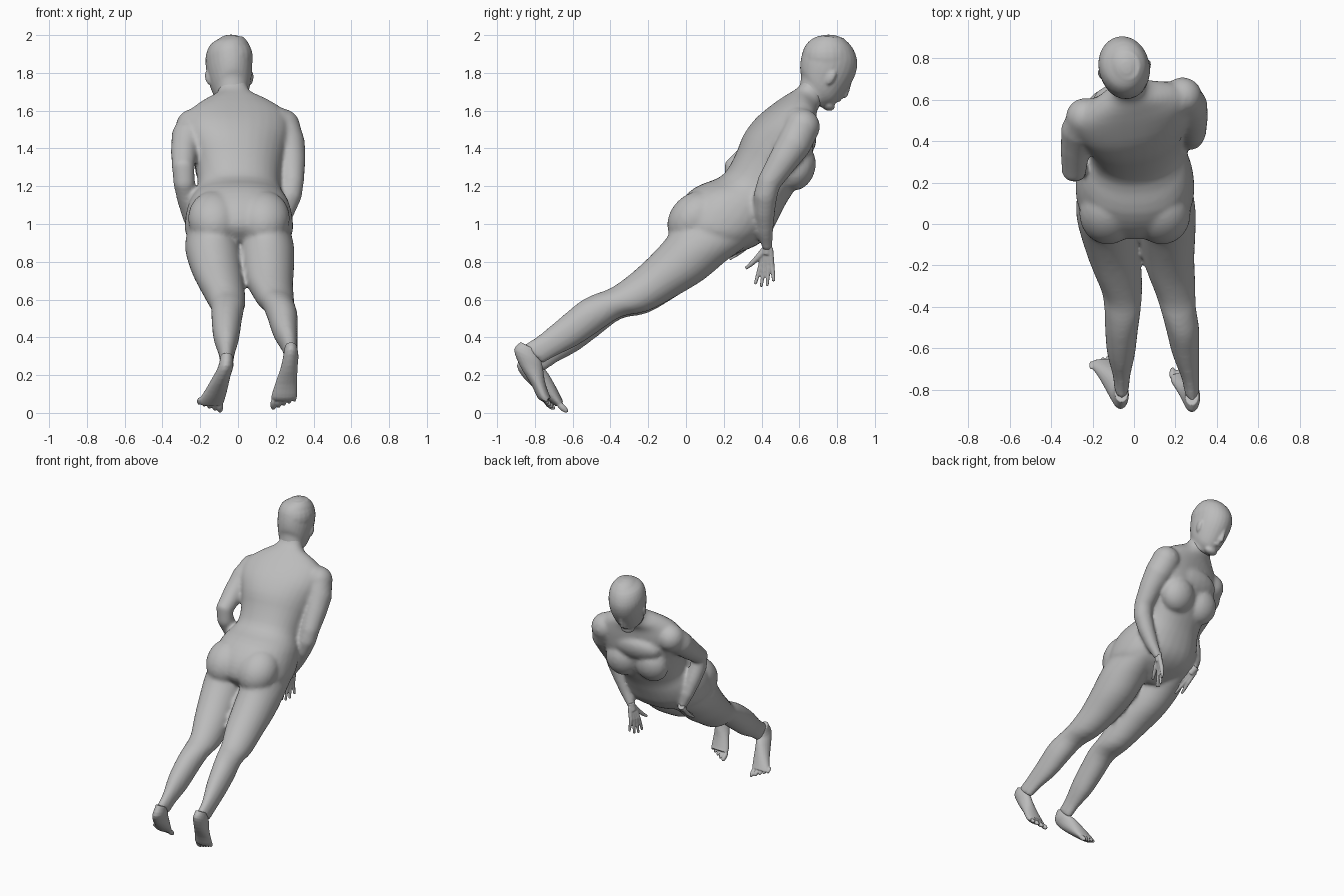
import bpy, bmesh, math
from mathutils import Vector, Matrix

skin = bpy.data.materials.new("grey skin")
skin.diffuse_color = (0.5, 0.5, 0.5, 1)


def skin_rings(bm, rings):
    """Join vertex rings into a closed tube."""
    vs = [[bm.verts.new(p) for p in r] for r in rings]
    n = len(vs[0])
    for a, b in zip(vs, vs[1:]):
        for i in range(n):
            j = (i + 1) % n
            bm.faces.new((a[i], a[j], b[j], b[i]))
    bm.faces.new(vs[0][::-1])
    bm.faces.new(vs[-1])


def loft(bm, sections, n=28, power=1.0):
    """Section: back y, back z, front y, front z, centre x, half width, twist."""
    def spline(a, b, c, d, t):
        return 0.5 * (2 * b + (c - a) * t + (2 * a - 5 * b + 4 * c - d) * t * t
                      + (3 * b - a - 3 * c + d) * t ** 3)

    def soft(v):
        return math.copysign(abs(v) ** power, v)
    s = [tuple(q) + (0,) * (7 - len(q)) for q in sections]
    s = [s[0]] + s + [s[-1]]
    dense = []
    for k in range(1, len(s) - 2):
        for t in (0, 0.33, 0.67):
            dense.append([spline(*v, t) for v in zip(*s[k - 1:k + 3])])
    dense.append(s[-1])
    rings = []
    for by, bz, fy, fz, cx, hw, tw in dense:
        c = Vector((cx, (by + fy) / 2, (bz + fz) / 2))
        depth = Vector((0, (fy - by) / 2, (fz - bz) / 2))
        side = Vector((1, tw, 0)) * hw
        rings.append([c + depth * soft(math.cos(a)) + side * soft(math.sin(a))
                      for a in (2 * math.pi * i / n for i in range(n))])
    skin_rings(bm, rings)


def tube(bm, pts, n=16):
    """Round limb through points (x, y, z, radius)."""
    rings = []
    for i, p in enumerate(pts):
        a, b = pts[max(i - 1, 0)], pts[min(i + 1, len(pts) - 1)]
        d = (Vector(b[:3]) - Vector(a[:3])).normalized()
        u = d.cross(Vector((0, 1, 0.2))).normalized()
        w = d.cross(u)
        rings.append([Vector(p[:3]) + (u * math.cos(t) + w * math.sin(t)) * p[3]
                      for t in (2 * math.pi * k / n for k in range(n))])
    skin_rings(bm, rings)


def ball(bm, loc, size, pitch=0, yaw=0):
    m = (Matrix.Translation(loc) @ Matrix.Rotation(yaw, 4, 'Z')
         @ Matrix.Rotation(pitch, 4, 'X') @ Matrix.Diagonal((*size, 1)))
    bmesh.ops.create_uvsphere(bm, u_segments=20, v_segments=14, radius=1, matrix=m)


def finish(bm, name, voxel, smooth):
    bmesh.ops.recalc_face_normals(bm, faces=bm.faces)
    me = bpy.data.meshes.new(name)
    bm.to_mesh(me)
    bm.free()
    me.materials.append(skin)
    ob = bpy.data.objects.new(name, me)
    bpy.context.collection.objects.link(ob)
    r = ob.modifiers.new("blend", 'REMESH')
    r.mode, r.voxel_size, r.use_smooth_shade = 'VOXEL', voxel, True
    s = ob.modifiers.new("soften", 'SMOOTH')
    s.factor, s.iterations = 0.5, smooth
    return ob


# ---- body: torso, legs and arms blended together
bm = bmesh.new()
loft(bm, [
    (-0.02, 0.91, 0.20, 0.82, 0.01, 0.13),
    (-0.075, 0.99, 0.36, 0.88, 0.005, 0.27),
    (-0.045, 1.10, 0.44, 0.94, 0.005, 0.285),
    (0.05, 1.195, 0.49, 1.03, 0.005, 0.262),
    (0.19, 1.255, 0.53, 1.11, 0.005, 0.222, 0.05),
    (0.26, 1.36, 0.58, 1.19, 0.005, 0.225, 0.1),
    (0.31, 1.47, 0.63, 1.28, 0.005, 0.25, 0.17),
    (0.38, 1.56, 0.655, 1.39, 0.0, 0.28, 0.2),
    (0.47, 1.635, 0.67, 1.50, -0.005, 0.27, 0.2),
    (0.54, 1.685, 0.68, 1.58, -0.01, 0.19, 0.2),
    (0.60, 1.73, 0.71, 1.63, -0.02, 0.092, 0.1),
    (0.63, 1.80, 0.74, 1.70, -0.03, 0.075),
], 32, 0.9)
ball(bm, (0, 0.60, 1.42), (0.2, 0.08, 0.11), -0.6)   # upper chest
for s in (-1, 1):
    # buttock, breast and shoulder
    ball(bm, (0.005 + s * 0.13, 0.05, 1.03), (0.14, 0.165, 0.13), 0.75)
    ball(bm, (s * 0.11, 0.575 + s * 0.015, 1.30), (0.12, 0.095, 0.125), -0.3)
    ball(bm, (s * 0.235, 0.565 + s * 0.05, 1.515), (0.095, 0.095, 0.095))

# legs
loft(bm, [
    (-0.07, 1.00, 0.36, 0.91, 0.15, 0.13), (-0.10, 0.93, 0.22, 0.81, 0.155, 0.143),
    (-0.20, 0.82, 0.10, 0.71, 0.16, 0.137), (-0.30, 0.73, -0.03, 0.63, 0.17, 0.122),
    (-0.40, 0.66, -0.20, 0.54, 0.197, 0.1), (-0.48, 0.63, -0.34, 0.51, 0.215, 0.085),
    (-0.56, 0.59, -0.45, 0.44, 0.235, 0.08), (-0.67, 0.50, -0.57, 0.36, 0.25, 0.066),
    (-0.78, 0.41, -0.69, 0.30, 0.272, 0.043), (-0.86, 0.36, -0.76, 0.26, 0.28, 0.036)])
loft(bm, [
    (-0.07, 1.00, 0.36, 0.91, -0.14, 0.13), (-0.10, 0.93, 0.22, 0.81, -0.135, 0.145),
    (-0.20, 0.82, 0.10, 0.71, -0.115, 0.137), (-0.30, 0.73, -0.03, 0.63, -0.09, 0.122),
    (-0.40, 0.65, -0.20, 0.53, -0.06, 0.1), (-0.48, 0.61, -0.34, 0.50, -0.055, 0.088),
    (-0.56, 0.56, -0.45, 0.42, -0.06, 0.08), (-0.67, 0.47, -0.57, 0.33, -0.062, 0.068),
    (-0.77, 0.37, -0.68, 0.27, -0.06, 0.043), (-0.85, 0.31, -0.75, 0.22, -0.06, 0.035)])

# arms
tube(bm, [(0.18, 0.59, 1.56, 0.08), (0.24, 0.61, 1.50, 0.095), (0.265, 0.57, 1.42, 0.092),
          (0.28, 0.51, 1.33, 0.078), (0.285, 0.44, 1.22, 0.064), (0.275, 0.42, 1.15, 0.063),
          (0.24, 0.415, 1.06, 0.056), (0.195, 0.42, 0.96, 0.042), (0.145, 0.43, 0.87, 0.027)])
tube(bm, [(-0.18, 0.51, 1.56, 0.08), (-0.24, 0.51, 1.51, 0.093), (-0.27, 0.45, 1.46, 0.085),
          (-0.285, 0.36, 1.38, 0.072), (-0.29, 0.255, 1.295, 0.06), (-0.285, 0.26, 1.22, 0.058),
          (-0.27, 0.30, 1.13, 0.053), (-0.25, 0.34, 1.03, 0.042), (-0.22, 0.36, 0.935, 0.027)])
finish(bm, "body", 0.012, 8)

# ---- head with crown, nose, lips, chin and ears, turned a little to one side
bm = bmesh.new()
loft(bm, [
    (0.60, 1.72, 0.71, 1.62, -0.035, 0.08), (0.61, 1.78, 0.735, 1.62, -0.04, 0.085),
    (0.605, 1.82, 0.79, 1.635, -0.04, 0.1), (0.607, 1.86, 0.85, 1.705, -0.04, 0.115),
    (0.615, 1.90, 0.895, 1.78, -0.04, 0.122), (0.63, 1.94, 0.91, 1.855, -0.04, 0.12),
    (0.66, 1.975, 0.885, 1.93, -0.035, 0.1), (0.70, 1.996, 0.83, 1.985, -0.02, 0.055)])
ball(bm, (-0.03, 0.755, 1.88), (0.115, 0.14, 0.123))
ball(bm, (-0.04, 0.752, 1.632), (0.05, 0.04, 0.03), -0.6)
ball(bm, (-0.04, 0.808, 1.66), (0.03, 0.016, 0.013), -0.6)
tube(bm, [(-0.04, 0.875, 1.76, 0.010), (-0.04, 0.858, 1.715, 0.014),
          (-0.04, 0.842, 1.68, 0.018), (-0.04, 0.828, 1.672, 0.010)], 10)
for s in (-1, 1):
    ball(bm, (-0.04 + s * 0.115, 0.745, 1.775), (0.014, 0.024, 0.04), -0.5, s * -0.3)
bmesh.ops.rotate(bm, verts=bm.verts, cent=(-0.035, 0.72, 1.75),
                 matrix=Matrix.Rotation(0.2, 3, 'Z'))
finish(bm, "head", 0.008, 3)

# ---- feet: sole and instep points, then five toes
feet = {
    "right_foot": ([(-0.875, 0.375, -0.79, 0.33, 0.28, 0.032),
                    (-0.91, 0.335, -0.765, 0.27, 0.28, 0.04),
                    (-0.88, 0.25, -0.755, 0.22, 0.27, 0.045),
                    (-0.82, 0.15, -0.745, 0.16, 0.255, 0.058),
                    (-0.785, 0.08, -0.725, 0.10, 0.245, 0.068),
                    (-0.76, 0.06, -0.715, 0.08, 0.243, 0.064)], (0.24, -0.724, 0.045)),
    "left_foot": ([(-0.86, 0.32, -0.78, 0.28, -0.06, 0.032),
                   (-0.895, 0.25, -0.755, 0.24, -0.065, 0.04),
                   (-0.855, 0.18, -0.73, 0.21, -0.085, 0.045),
                   (-0.77, 0.10, -0.69, 0.14, -0.115, 0.058),
                   (-0.71, 0.05, -0.66, 0.08, -0.14, 0.068),
                   (-0.69, 0.035, -0.65, 0.06, -0.143, 0.064)], (-0.148, -0.655, 0.03)),
}
for name, (secs, toe) in feet.items():
    bm = bmesh.new()
    loft(bm, secs, 20)
    s = 1 if name.startswith("right") else -1
    for i in range(5):
        big = 1.0 - 0.09 * i
        ball(bm, (toe[0] + s * (i - 1.9) * 0.028, toe[1] - 0.007 * i, toe[2] + 0.008 * i),
             (0.016 * big, 0.04 * big, 0.017 * big), -0.75)
    finish(bm, name, 0.005, 2)


# ---- hands: palm, four fingers and a thumb
def hand(name, wrist, down, across, curl, thumb):
    bm = bmesh.new()
    w, d, a = Vector(wrist), Vector(down).normalized(), Vector(across).normalized()
    c = d.cross(a) * curl

    def at(along, side, bend, r):
        return (*(w + d * along + a * side + c * bend), r)
    tube(bm, [at(-0.03, 0, 0, 0.026), at(0.0, 0, 0, 0.025), at(0.03, 0, 0, 0.025)])
    for i in range(4):
        f = i - 1.5
        length = (0.19, 0.205, 0.20, 0.175)[i]
        tube(bm, [at(0.0, f * 0.012, 0, 0.015), at(0.09, f * 0.02, 0, 0.015),
                  at(0.5 * (0.09 + length), f * 0.028, 0.008, 0.011),
                  at(length, f * 0.034, 0.02, 0.008)], 10)
    tube(bm, [at(0.01, -0.015, 0, 0.02), at(0.05, -0.05 * thumb, 0.01, 0.016),
              at(0.085, -0.085 * thumb, 0.015, 0.012), at(0.105, -0.11 * thumb, 0.015, 0.009)], 10)
    finish(bm, name, 0.005, 2)


hand("right_hand", (0.145, 0.43, 0.87), (-0.22, -0.05, -1), (0.35, 1, 0.0), 1, 1)
hand("left_hand", (-0.22, 0.36, 0.935), (0.25, -0.7, -0.6), (-0.8, 0.2, -0.4), -1, 0.7)
